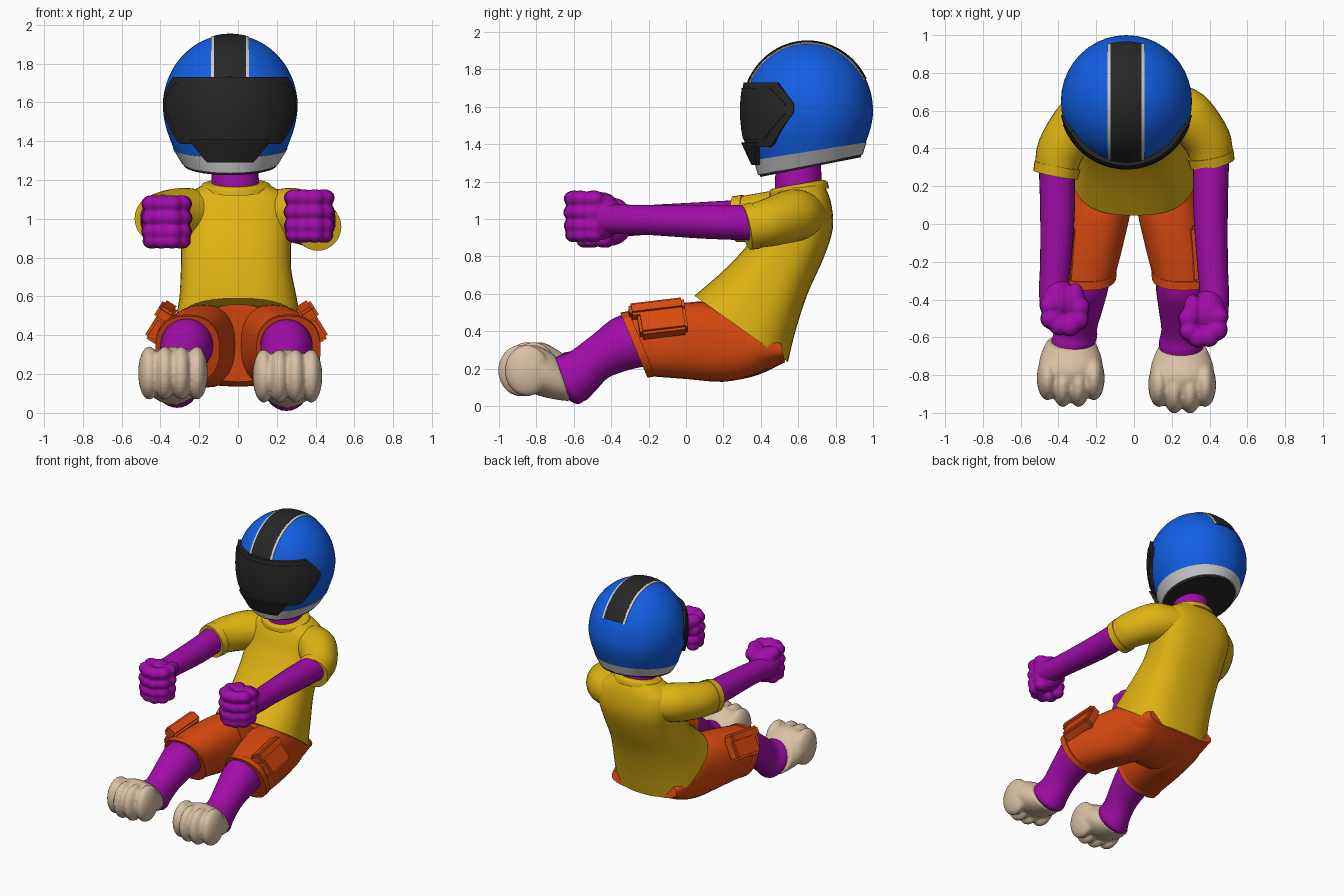
import bpy, bmesh, math
from math import sin, cos, radians, sqrt
from mathutils import Vector, Matrix

cube = bpy.data.objects.get("Cube")
if cube:
    bpy.data.objects.remove(cube, do_unlink=True)


def material(name, rgb):
    m = bpy.data.materials.new(name)
    m.use_nodes = True
    m.diffuse_color = (*rgb, 1)
    for n in m.node_tree.nodes:
        if n.type == 'BSDF_PRINCIPLED':
            n.inputs["Base Color"].default_value = (*rgb, 1)
    return m


BLUE = material("helmet blue", (0.006, 0.115, 0.78))
BLACK = material("visor black", (0.02, 0.02, 0.02))
WHITE = material("trim white", (0.6, 0.6, 0.6))
PURPLE = material("skin purple", (0.36, 0.004, 0.4))
YELLOW = material("shirt yellow", (0.74, 0.45, 0.006))
ORANGE = material("shorts orange", (0.7, 0.068, 0.005))
BEIGE = material("foot beige", (0.7, 0.53, 0.37))
made = []


def finish(name, bm, mat, fuse=0):
    """Turn a bmesh into an object; fuse merges overlapping lumps."""
    bmesh.ops.recalc_face_normals(bm, faces=bm.faces)
    me = bpy.data.meshes.new(name)
    bm.to_mesh(me)
    bm.free()
    me.materials.append(mat)
    ob = bpy.data.objects.new(name, me)
    bpy.context.collection.objects.link(ob)
    made.append(ob)
    if fuse:
        r = ob.modifiers.new("fuse", 'REMESH')
        r.mode, r.voxel_size, r.use_smooth_shade = 'VOXEL', fuse, True
        s = ob.modifiers.new("soften", 'SMOOTH')
        s.factor, s.iterations = 0.5, 3
    return ob


def skin(bm, rings):
    """Bridge closed rings of points and cap both ends."""
    vs = [[bm.verts.new(p) for p in r] for r in rings]
    n = len(vs[0])
    for a, b in zip(vs, vs[1:]):
        for i in range(n):
            j = (i + 1) % n
            bm.faces.new((a[i], a[j], b[j], b[i]))
    bm.faces.new(vs[0])
    bm.faces.new(vs[-1])


def smooth_path(rings, sub):
    """Catmull-Rom interpolation of (centre, side axis, other axis) rings."""
    out = []
    for i in range(len(rings) - 1):
        p = [rings[max(0, min(len(rings) - 1, i + k))] for k in (-1, 0, 1, 2)]
        for s in range(sub):
            t = s / sub
            out.append([b + (c - a) * (t / 2) + (a * 2 - b * 5 + c * 4 - d) * (t * t / 2)
                        + (b * 3 - a - c * 3 + d) * (t ** 3 / 2) for a, b, c, d in zip(*p)])
    return out + [rings[-1]]


def loft(bm, rings, power=2.0, seg=28, sub=4):
    pts = []
    for c, u, v in smooth_path(rings, sub):
        ring = []
        for k in range(seg):
            ca, sa = cos(math.tau * k / seg), sin(math.tau * k / seg)
            ring.append(c + u * math.copysign(abs(ca) ** (2 / power), ca)
                        + v * math.copysign(abs(sa) ** (2 / power), sa))
        pts.append(ring)
    skin(bm, pts)


def slab(cx, hw, y1, z1, y2, z2):
    """Ring given by two opposite points in the side plane and a half width."""
    a, b = Vector((cx, y1, z1)), Vector((cx, y2, z2))
    return [(a + b) / 2, Vector((hw, 0, 0)), (b - a) / 2]


def limb(pts):
    """Rings square to a path of (x, y, z, side radius, upright radius)."""
    out = []
    for i, p in enumerate(pts):
        t = (Vector(pts[min(i + 1, len(pts) - 1)][:3]) - Vector(pts[max(i - 1, 0)][:3])).normalized()
        side = t.cross(Vector((0, 0, 1))).normalized()
        out.append([Vector(p[:3]), side * p[3], side.cross(t) * p[4]])
    return out


def solid(name, mat, rings, **kw):
    bm = bmesh.new()
    loft(bm, rings, **kw)
    return finish(name, bm, mat)


def lump(bm, centre, radii):
    m = Matrix.Translation(centre) @ Matrix.Diagonal((*radii, 1))
    bmesh.ops.create_uvsphere(bm, u_segments=20, v_segments=12, radius=1, matrix=m)


# Helmet: shell, lower trim and dark lining
HC, HR = Vector((-0.04, 0.65, 1.58)), Vector((0.347, 0.35, 0.37))
rim = slab(HC.x, 0.25, 0.385, 1.235, 0.945, 1.345)
band = slab(HC.x, 0.292, 0.365, 1.315, 0.962, 1.41)
shell = [band, slab(HC.x, 0.332, 0.322, 1.45, 0.99, 1.5)]
for deg in (0, 15, 30, 45, 60, 72, 82, 89):
    f, z = cos(radians(deg)), HC.z + HR.z * sin(radians(deg))
    shell.append(slab(HC.x, HR.x * f, HC.y - HR.y * f, z, HC.y + HR.y * f, z))
solid("helmet_shell", BLUE, shell, seg=40)
solid("helmet_trim", WHITE, [rim, [band[0], band[1] * 1.012, band[2] * 1.012]], seg=40, sub=2)
drop = Vector((0, 0.002, -0.012))
solid("helmet_lining", BLACK, [[rim[0] + drop, rim[1] * 0.96, rim[2] * 0.96],
                               [rim[0] - drop, rim[1] * 0.985, rim[2] * 0.985]], seg=40, sub=1)


# Helmet stripe with pale edges
def stripe(name, mat, u0, u1, lift):
    rings = []
    for k in range(33):
        a = radians(24 + 129 * k / 32)
        ring = []
        for s, us in ((lift, range(5)), (lift - 0.02, range(4, -1, -1))):
            for i in us:
                u = u0 + (u1 - u0) * i / 4
                f = sqrt(1 - (u / HR.x) ** 2) * (1 + s)
                ring.append((HC.x + u, HC.y - HR.y * f * cos(a), HC.z + HR.z * f * sin(a)))
        rings.append(ring)
    bm = bmesh.new()
    skin(bm, rings)
    finish(name, bm, mat)


stripe("helmet_stripe", BLACK, -0.084, 0.08, 0.014)
stripe("stripe_edge_right", WHITE, -0.1, -0.084, 0.012)
stripe("stripe_edge_left", WHITE, 0.08, 0.096, 0.012)


# Curved plates wrapped round the helmet front
def wrap(name, half, low, high, radius, thick=0.04):
    rings = []
    for k in range(29):
        phi = half * (k / 14 - 1)
        lo, hi = low(abs(phi)), high(abs(phi))
        ring = []
        for d, ts in ((0, range(6)), (thick, range(5, -1, -1))):
            for t in ts:
                z = lo + (hi - lo) * t / 5
                r = radius(z) - d
                a = radians(phi)
                ring.append((HC.x + HR.x * r * sin(a), HC.y - HR.y * r * cos(a), z))
        rings.append(ring)
    bm = bmesh.new()
    skin(bm, rings)
    finish(name, bm, BLACK)


def bulge(z):
    return 0.5 + 0.5 * sqrt(1 - ((z - HC.z) / HR.z) ** 2)


def taper(start, end, a, b):
    return lambda p: a + (b - a) * max(0, min(1, (p - start) / (end - start)))


wrap("visor_frame", 78, taper(54, 78, 1.385, 1.57), taper(62, 78, 1.73, 1.62),
     lambda z: 1.022 * bulge(z), 0.07)
wrap("visor_panel", 70, taper(48, 70, 1.425, 1.56), taper(56, 70, 1.70, 1.62),
     lambda z: 1.034 * bulge(z))
wrap("chin_guard", 36, taper(24, 36, 1.29, 1.39), lambda p: 1.41,
     lambda z: 0.86 + 1.3 * (z - 1.29), 0.08)

# Neck, shirt body and collar
solid("neck", PURPLE, [slab(-0.01, 0.13, 0.48, 1.08, 0.74, 1.1), slab(-0.015, 0.122, 0.475, 1.2, 0.725, 1.22),
                       slab(-0.02, 0.12, 0.49, 1.34, 0.72, 1.36)])
solid("shirt_body", YELLOW, [
    slab(0, 0.33, 0.045, 0.59, 0.545, 0.235), slab(0, 0.305, 0.19, 0.715, 0.585, 0.4),
    slab(-0.01, 0.285, 0.32, 0.85, 0.65, 0.6), slab(-0.01, 0.285, 0.405, 0.98, 0.735, 0.79),
    slab(-0.01, 0.295, 0.445, 1.07, 0.785, 0.95), slab(-0.01, 0.27, 0.475, 1.13, 0.775, 1.09),
    slab(-0.01, 0.17, 0.5, 1.17, 0.74, 1.18)], power=2.6, seg=40)
solid("shirt_collar", YELLOW, [slab(-0.01, 0.185, 0.445, 1.12, 0.765, 1.165),
                               slab(-0.01, 0.175, 0.45, 1.155, 0.755, 1.2),
                               slab(-0.01, 0.145, 0.475, 1.165, 0.73, 1.21)])

# Seat of the shorts
solid("shorts_seat", ORANGE, [slab(0, 0.2, 0.05, 0.56, 0.1, 0.16), slab(0, 0.29, 0.17, 0.55, 0.22, 0.135),
                              slab(0, 0.315, 0.3, 0.5, 0.38, 0.165),
                              slab(0, 0.28, 0.5, 0.36, 0.53, 0.235)], power=2.6)

for s, side in ((1, "left"), (-1, "right")):
    far = 0 if s > 0 else 1      # the right limbs are posed slightly differently

    # Sleeve, cuff and arm
    tip = Vector((s * 0.415, 0.32 - 0.06 * far, 0.955 + 0.045 * far))
    mid = Vector((s * 0.39, 0.44 - 0.05 * far, 0.98 + 0.03 * far))
    solid(side + "_sleeve", YELLOW, limb([
        (s * 0.13, 0.64, 1.02, 0.13, 0.12), (s * 0.28, 0.575 - 0.03 * far, 1.02, 0.14, 0.14),
        (*mid, 0.125, 0.128), (*tip, 0.112, 0.114)]))
    back = tip.lerp(mid, 0.4)
    solid(side + "_sleeve_cuff", YELLOW, limb([(*back, 0.124, 0.126), (*tip, 0.12, 0.122)]), sub=1)
    arm = [(0.41, 0.38, 0.98, 0.095, 0.095), (0.405, 0.1, 0.985, 0.092, 0.09),
           (0.415, -0.2, 0.995, 0.082, 0.08), (0.425, -0.37, 1.0, 0.078, 0.08), (0.42, -0.47, 1.01, 0.08, 0.09)]
    solid(side + "_arm", PURPLE, limb([
        (s * x, y + far * (0.11 * i / 4 - 0.05), z + far * (0.03 - 0.06 * i / 4), a, b)
        for i, (x, y, z, a, b) in enumerate(arm)]))

    # Fist with curled fingers and thumb
    bm = bmesh.new()
    shift = Vector((0, 0.06, -0.03)) * far
    lump(bm, Vector((s * 0.4, -0.47, 1.015)) + shift, (0.095, 0.13, 0.13))
    for z, r in ((1.108, 0.05), (1.035, 0.052), (0.965, 0.05), (0.915, 0.044)):
        for x, y in ((0.445, -0.49), (0.44, -0.56), (0.395, -0.595), (0.34, -0.6), (0.295, -0.565), (0.29, -0.5)):
            lump(bm, Vector((s * x, y, z)) + shift, (r * 1.1, r * 1.1, r * 0.9))
    lump(bm, Vector((s * 0.31, -0.46, 1.09)) + shift, (0.05, 0.09, 0.055))
    finish(side + "_fist", bm, PURPLE, fuse=0.01)

    # Shorts leg and hem
    hem = slab(s * 0.26, 0.16, -0.34, 0.495, -0.2, 0.16)
    solid(side + "_shorts_leg", ORANGE, [
        slab(s * 0.13, 0.13, 0.48, 0.36, 0.5, 0.235), slab(s * 0.15, 0.165, 0.3, 0.49, 0.36, 0.165),
        slab(s * 0.17, 0.17, 0.12, 0.555, 0.2, 0.13), slab(s * 0.215, 0.172, -0.1, 0.54, 0.0, 0.145), hem],
        power=2.4)
    step = Vector((0, 0.035, 0.006))
    solid(side + "_shorts_hem", ORANGE, [[hem[0] + step, hem[1] * 1.04, hem[2] * 1.04],
                                         [hem[0] - step / 4, hem[1] * 1.04, hem[2] * 1.04]], power=2.4, sub=1)

    # Cargo pocket with flap
    for part, off, size in (("pocket", (0, 0.01, -0.02), (0.085, 0.26, 0.17)),
                            ("pocket_flap", (0.012, -0.01, 0.05), (0.09, 0.3, 0.075))):
        bm = bmesh.new()
        bmesh.ops.create_cube(bm, size=1, matrix=Matrix.Diagonal((*size, 1)))
        bmesh.ops.bevel(bm, geom=bm.edges[:], offset=0.015, segments=2, affect='EDGES')
        place = (Matrix.Translation((s * (0.372 + 0.015 * far), -0.14, 0.47))
                 @ Matrix.Rotation(radians(-32 * s), 4, 'Y') @ Matrix.Rotation(radians(8), 4, 'X'))
        bm.transform(place @ Matrix.Translation((s * off[0], off[1], off[2])))
        finish(side + "_" + part, bm, ORANGE)

    # Lower leg down to the heel
    lower = [(0.13, -0.15, 0.48, -0.15, 0.22), (0.135, -0.36, 0.48, -0.28, 0.2), (0.118, -0.5, 0.38, -0.42, 0.15),
             (0.105, -0.62, 0.29, -0.5, 0.075), (0.118, -0.68, 0.27, -0.575, 0.01), (0.11, -0.73, 0.24, -0.65, 0.05)]
    rings = [slab(s * 0.25 - far * 0.016 * i, *r) for i, r in enumerate(lower)]
    for i, r in enumerate(rings):
        r[0] = r[0] + Vector((0, 0.007, 0.004)) * i * far
    solid(side + "_leg", PURPLE, rings)

    # Paw-like foot with four rounded toes
    bm = bmesh.new()
    cx = 0.255 if s > 0 else -0.335
    loft(bm, [slab(cx, 0.128, -0.7, 0.272, -0.615, 0.025), slab(cx, 0.165, -0.8, 0.325, -0.7, 0.035),
              slab(cx, 0.165, -0.88, 0.305, -0.8, 0.06), slab(cx, 0.12, -0.94, 0.24, -0.89, 0.1)])
    for x, y in ((-0.122, -0.85), (-0.042, -0.885), (0.042, -0.885), (0.122, -0.85)):
        lump(bm, (cx + x, y, 0.19), (0.058, 0.12, 0.138))
    bm.transform(Matrix.Translation((0, 0.035 * far, 0.015 * far)))
    finish(side + "_foot", bm, BEIGE, fuse=0.011)

# Smooth shading with crisp edges
bpy.ops.object.select_all(action='DESELECT')
for ob in made:
    ob.select_set(True)
bpy.context.view_layer.objects.active = made[0]
bpy.ops.object.shade_smooth_by_angle(angle=radians(40))
